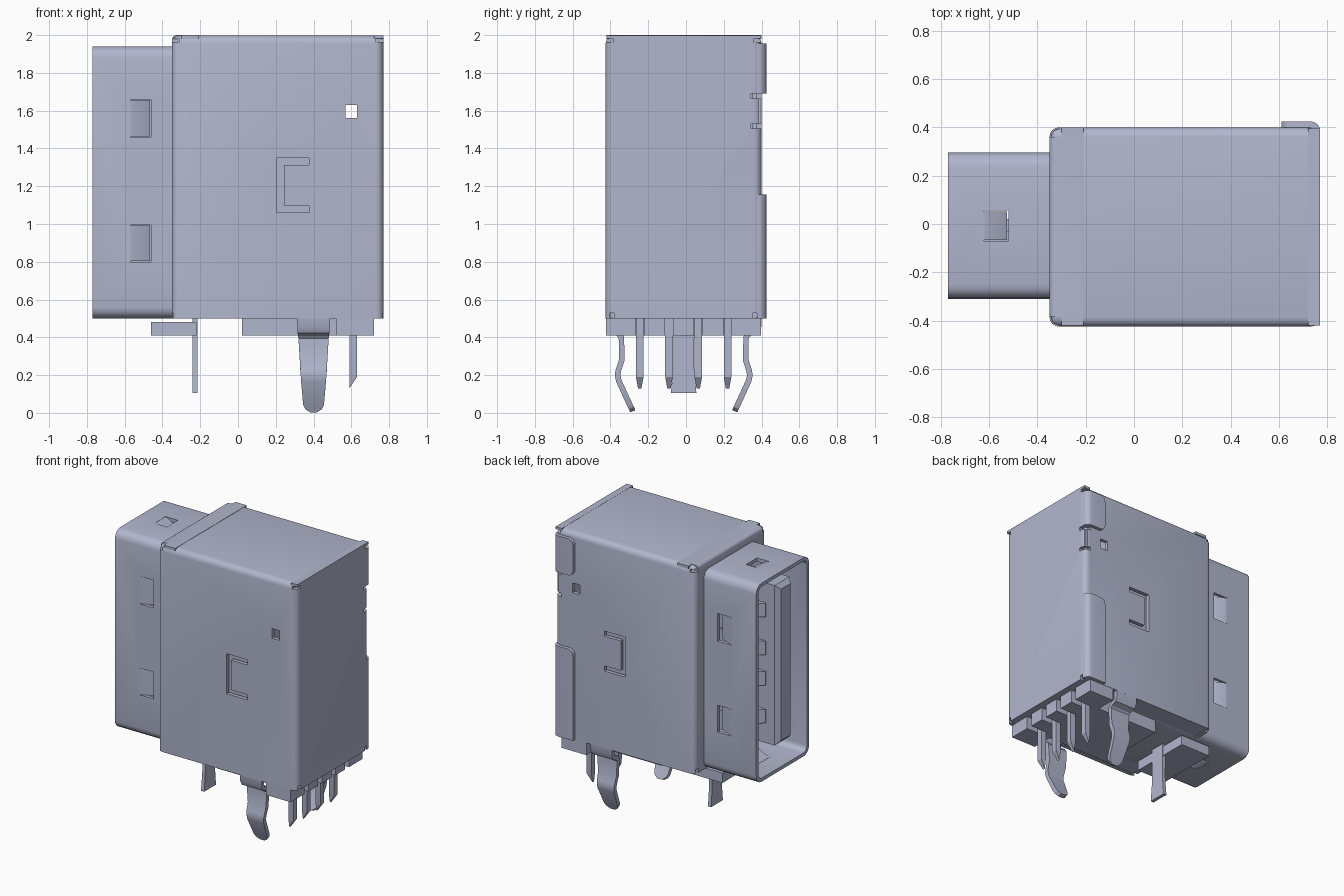
import bpy, bmesh, math
from mathutils import Vector

if "Cube" in bpy.data.objects:
    bpy.data.objects.remove(bpy.data.objects["Cube"])

metal = bpy.data.materials.new("lavender_grey")
metal.diffuse_color = (0.44, 0.47, 0.61, 1)
metal.use_nodes = True
metal.node_tree.nodes["Principled BSDF"].inputs["Base Color"].default_value = metal.diffuse_color
YC = -0.012  # mid plane of the shell


def finish(name, bm):
    bmesh.ops.recalc_face_normals(bm, faces=bm.faces)
    me = bpy.data.meshes.new(name)
    bm.to_mesh(me)
    bm.free()
    ob = bpy.data.objects.new(name, me)
    bpy.context.collection.objects.link(ob)
    me.materials.append(metal)
    return ob


def box(name, x, y, z, r=0, rule=None, seg=4):
    """Box from ranges; edges passing rule(direction, midpoint) are rounded."""
    bm = bmesh.new()
    bmesh.ops.create_cube(bm, size=1)
    for v in bm.verts:
        v.co = Vector([a[0] + (a[1] - a[0]) * (c + 0.5) for a, c in zip((x, y, z), v.co)])
    if r:
        edges = []
        for e in bm.edges:
            a, b = e.verts[0].co, e.verts[1].co
            d = max(range(3), key=lambda i: abs(a[i] - b[i]))
            if rule("xyz"[d], (a + b) / 2):
                edges.append(e)
        bmesh.ops.bevel(bm, geom=edges, offset=r, segments=seg, affect='EDGES', profile=0.5)
    return finish(name, bm)


def prism(name, pts, axis, lo, hi):
    """Extrude a flat profile along one axis."""
    def place(p, t):
        return {'x': (t, p[0], p[1]), 'y': (p[0], t, p[1]), 'z': (p[0], p[1], t)}[axis]
    bm = bmesh.new()
    a = [bm.verts.new(place(p, lo)) for p in pts]
    b = [bm.verts.new(place(p, hi)) for p in pts]
    bm.faces.new(a)
    bm.faces.new(b)
    for i in range(len(a)):
        j = (i + 1) % len(a)
        bm.faces.new((a[i], a[j], b[j], b[i]))
    return finish(name, bm)


def apply_mods(ob):
    bpy.context.view_layer.objects.active = ob
    for m in list(ob.modifiers):
        bpy.ops.object.modifier_apply(modifier=m.name)


def cut(ob, *ranges, **kw):
    for x, y, z in ranges:
        c = box("cutter", x, y, z, **kw)
        m = ob.modifiers.new("cut", 'BOOLEAN')
        m.operation, m.solver, m.object = 'DIFFERENCE', 'EXACT', c
        apply_mods(ob)
        bpy.data.objects.remove(c)


# Main folded metal shell, hollow and open below
shell = box("main_shell", (-0.35, 0.77), (-0.425, 0.40), (0.5, 1.998), 0.04,
            lambda d, m: d == 'z' or (d == 'x' and m.z > 1) or (d == 'y' and m.z > 1 and m.x < 0))
cut(shell, ((-0.32, 0.74), (-0.397, 0.373), (0.4, 1.965)))
cut(shell, ((-0.4, -0.3), (-0.295, 0.28), (0.515, 1.925)))
# Windows and U-shaped slots through both side walls
Y = (-0.5, 0.5)
cut(shell, ((0.57, 0.63), Y, (1.56, 1.63)),
    ((0.205, 0.243), Y, (1.06, 1.35)),
    ((0.22, 0.375), Y, (1.06, 1.097)),
    ((0.22, 0.375), Y, (1.313, 1.35)))
# Corner reliefs, top and bottom, and the rear edge notches
for x in ((-0.37, -0.31), (0.73, 0.79)):
    for y in ((-0.45, -0.383), (0.358, 0.42)):
        cut(shell, (x, y, (1.96, 1.98)))
for y in ((-0.405, -0.38), (0.355, 0.38)):
    cut(shell, ((0.73, 0.8), y, (0.45, 0.53)), ((-0.4, -0.31), y, (0.45, 0.53)))
cut(shell, ((0.72, 0.8), (0.345, 0.42), (1.505, 1.53)),
    ((0.72, 0.8), (0.345, 0.42), (1.665, 1.69)),
    ((0.745, 0.8), (0.385, 0.42), (1.52, 1.68)))

# Lip of the front flange folded over the top
box("top_lip", (-0.35, -0.21), (-0.383, 0.36), (1.97, 2.0), 0.025,
    lambda d, m: d == 'y' and m.z > 1.99 and m.x < -0.3)
box("top_lip_cross", (-0.30, -0.21), (-0.42, 0.40), (1.98, 2.0))
box("top_rear_edge", (0.72, 0.77), (-0.42, 0.395), (1.982, 1.999))

# Rear wall flaps folded onto the back side
for nm, z in (("upper_flap", (1.69, 1.955)), ("lower_flap", (0.5, 1.155))):
    box(nm, (0.61, 0.77), (0.375, 0.425), z, 0.04,
        lambda d, m: (d == 'z' and m.x > 0.7 and m.y > 0.4) or (d == 'y' and m.x < 0.7 and m.z > 1))

# Port tube with rounded corners
port = box("port_tube", (-0.77, 0.2), (-0.31, 0.295), (0.5, 1.94), 0.06, lambda d, m: d == 'x')
cut(port, ((-0.9, 0.3), (-0.285, 0.27), (0.525, 1.915)), r=0.04, rule=lambda d, m: d == 'x')
holes = [(-0.57, -0.46, 0.80, 0.995), (-0.57, -0.46, 1.46, 1.66)]
for x0, x1, z0, z1 in holes:
    cut(port, ((x0, x1), Y, (z0, z1)))
cut(port, ((-0.62, -0.52), (-0.07, 0.055), (0.4, 2.1)))


def tab_profile(x0, x1, surface, s):
    """Spring tab bent inward from an outer surface; s is the outward sign."""
    t = 0.025
    return [(x0 - 0.005, surface), (x0 + 0.02, surface - s * 0.004), (x1 - 0.006, surface - s * 0.045),
            (x1 - 0.006, surface - s * (0.045 + t)), (x0 + 0.02, surface - s * (0.004 + t)),
            (x0 - 0.005, surface - s * t)]


# Contact springs in the port sides, top and bottom
for x0, x1, z0, z1 in holes:
    for surf, s in ((-0.309, -1), (0.294, 1)):
        prism("side_spring_tab", tab_profile(x0, x1, surf, s), 'z', z0 + 0.003, z1 - 0.003)
for surf, s in ((1.939, 1), (0.501, -1)):
    prism("end_spring_tab", tab_profile(-0.62, -0.52, surf, s), 'y', -0.067, 0.052)

# Inner housing, floor and tongue
box("inner_housing", (0.15, 0.55), (-0.38, 0.355), (0.51, 1.94))
box("housing_floor", (-0.325, 0.745), (-0.4, 0.378), (0.505, 0.53))
box("tongue", (-0.72, 0.17), (-0.2, -0.03), (0.64, 1.80), 0.03,
    lambda d, m: m.x < -0.7, 1)

# Contacts: springs on the tongue and matching pins below
for dz in (-0.385, -0.11, 0.11, 0.385):
    z = 1.22 + dz
    prism("tongue_contact", [(-0.62, -0.04), (-0.62, -0.025), (-0.56, 0.02), (-0.5, 0.02),
                             (-0.40, -0.015), (0.17, -0.015), (0.17, -0.04)], 'z', z - 0.05, z + 0.05)
pin_y = (-0.245, -0.09, 0.065, 0.22)
for y in pin_y:
    pin = prism("solder_pin", [(0.59, 0.52), (0.63, 0.52), (0.63, 0.19), (0.59, 0.13)],
                'y', y - 0.02, y + 0.02)
    # narrow the tip
    bm = bmesh.new()
    bm.from_mesh(pin.data)
    bmesh.ops.bisect_plane(bm, geom=bm.verts[:] + bm.edges[:] + bm.faces[:],
                           plane_co=(0, 0, 0.191), plane_no=(0, 0, 1))
    for v in bm.verts:
        if v.co.z < 0.18:
            v.co.y = y + (v.co.y - y) * 0.45
    bm.to_mesh(pin.data)
    bm.free()

# Standoff block with slots for the pins
box("standoff_middle", (0.02, 0.53), (-0.27, 0.25), (0.41, 0.51))
box("standoff_rear", (0.52, 0.585), (-0.424, 0.398), (0.41, 0.503))
stops = [-0.424] + [v for y in pin_y for v in (y - 0.022, y + 0.022)] + [0.398]
for a, b in zip(stops[::2], stops[1::2]):
    box("standoff_tooth", (0.58, 0.72), (a, b), (0.41, 0.503))

# Tab and leg under the port
box("port_tab", (-0.46, -0.22), (-0.22, 0.24), (0.41, 0.482))
prism("ground_leg", [(-0.068, 0.51), (0.045, 0.51), (0.042, 0.25), (0.055, 0.105),
                     (-0.08, 0.105), (-0.066, 0.25)], 'x', -0.24, -0.215)

# Bent board-lock legs: (side offset, height, half width)
path = [(0.397, 0.53, 0.088), (0.397, 0.46, 0.086), (0.385, 0.435, 0.084), (0.345, 0.42, 0.082),
        (0.33, 0.40, 0.08), (0.328, 0.28, 0.073), (0.346, 0.225, 0.07), (0.35, 0.20, 0.068),
        (0.344, 0.17, 0.066), (0.288, 0.048, 0.055), (0.277, 0.026, 0.044), (0.270, 0.009, 0.018)]
for s in (-1, 1):
    bm = bmesh.new()
    rows = [[bm.verts.new((0.40 + k * w, YC + s * o, z)) for k in (-1, 1)] for o, z, w in path]
    for p, q in zip(rows, rows[1:]):
        bm.faces.new((p[0], p[1], q[1], q[0]))
    leg = finish("board_lock_leg", bm)
    m = leg.modifiers.new("thick", 'SOLIDIFY')
    m.thickness, m.offset = 0.03, 0
    apply_mods(leg)

# Smooth the bends, keep sheet edges crisp
bpy.ops.object.select_all(action='DESELECT')
for ob in bpy.context.collection.objects:
    ob.select_set(True)
    bpy.context.view_layer.objects.active = ob
bpy.ops.object.shade_smooth_by_angle(angle=math.radians(30))
